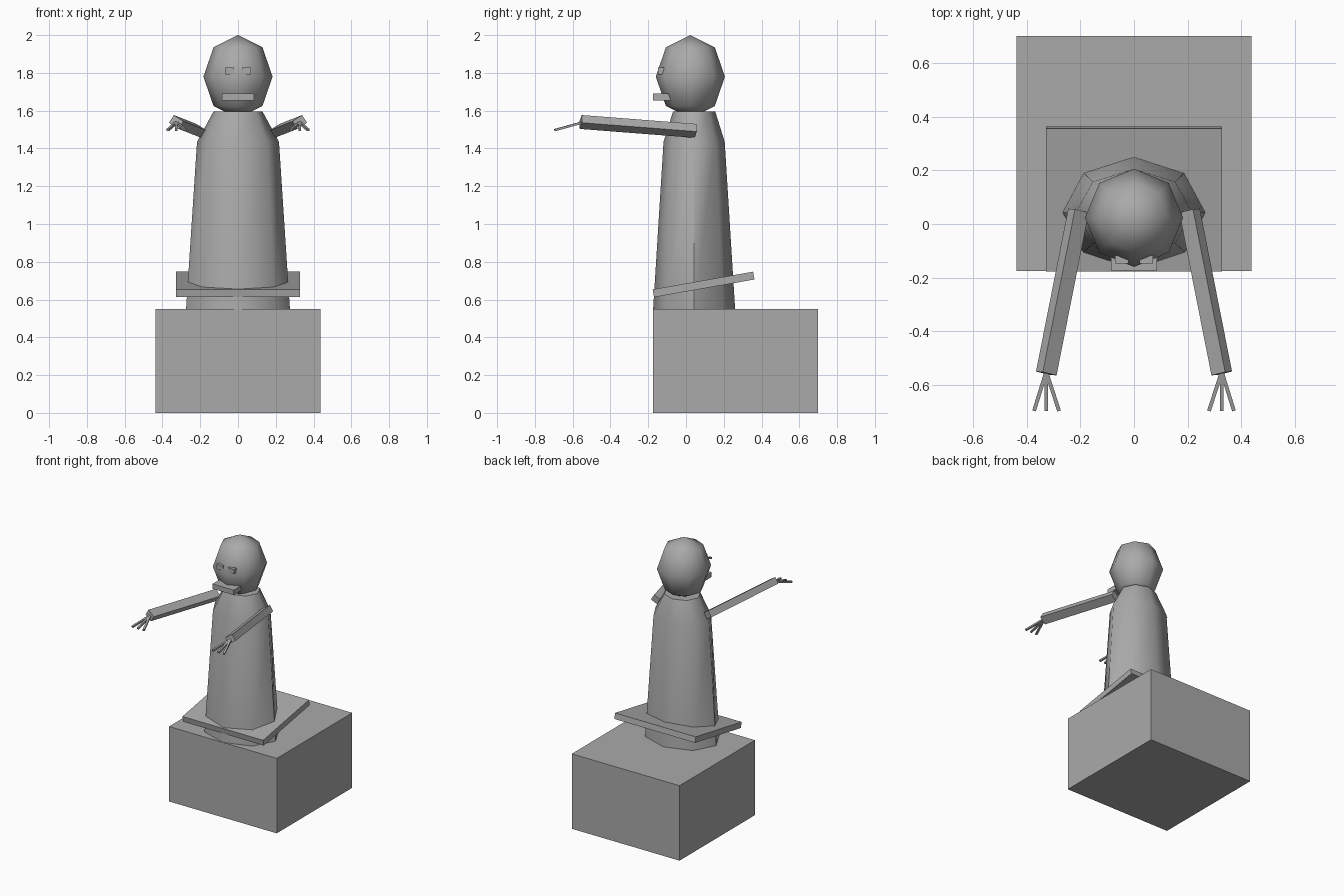
import bpy, bmesh, math
from mathutils import Matrix, Vector

if "Cube" in bpy.data.objects:
    bpy.data.objects.remove(bpy.data.objects["Cube"])

grey = bpy.data.materials.new("grey")
grey.diffuse_color = (0.4, 0.4, 0.4, 1)
grey.use_nodes = True
grey.node_tree.nodes["Principled BSDF"].inputs["Base Color"].default_value = grey.diffuse_color


def finish(name, bm, smooth=None):
    bmesh.ops.recalc_face_normals(bm, faces=bm.faces)
    me = bpy.data.meshes.new(name)
    bm.to_mesh(me)
    bm.free()
    me.materials.append(grey)
    ob = bpy.data.objects.new(name, me)
    bpy.context.collection.objects.link(ob)
    if smooth:
        bpy.ops.object.select_all(action='DESELECT')
        ob.select_set(True)
        bpy.context.view_layer.objects.active = ob
        bpy.ops.object.shade_smooth_by_angle(angle=math.radians(smooth))
    return ob


def box(name, center, size, tilt=0):
    bm = bmesh.new()
    m = (Matrix.Translation(center) @ Matrix.Rotation(math.radians(tilt), 4, 'X')
         @ Matrix.Diagonal((*size, 1)))
    bmesh.ops.create_cube(bm, size=1, matrix=m)
    return finish(name, bm)


def beam(name, a, b, width, height, roll=0):
    """Rectangular bar from a to b, rolled about its own axis."""
    a, b = Vector(a), Vector(b)
    fwd = (b - a).normalized()
    side = fwd.cross(Vector((0, 0, 1))).normalized()
    up = side.cross(fwd)
    rot = Matrix((side, fwd, up)).transposed().to_4x4()
    m = (Matrix.Translation((a + b) / 2) @ rot
         @ Matrix.Rotation(math.radians(roll), 4, 'Y')
         @ Matrix.Diagonal((width, (b - a).length, height, 1)))
    bm = bmesh.new()
    bmesh.ops.create_cube(bm, size=1, matrix=m)
    return finish(name, bm)


# Base block and tilted tray around the waist
box("base_block", (0, 0.2625, 0.275), (0.875, 0.875, 0.55))
box("tray", (0, 0.093, 0.68), (0.655, 0.54, 0.042), 10)

# Eight-sided tapering body: z, x radius, y radius
bm = bmesh.new()
rings = []
for z, rx, ry in ((0.55, 0.275, 0.217), (1.435, 0.217, 0.162), (1.595, 0.13, 0.112)):
    rings.append([bm.verts.new((rx * math.cos(k * math.pi / 4),
                                0.043 + ry * math.sin(k * math.pi / 4), z))
                  for k in range(8)])
for lo, hi in zip(rings, rings[1:]):
    for k in range(8):
        j = (k + 1) % 8
        bm.faces.new((lo[k], lo[j], hi[j], hi[k]))
bm.faces.new(rings[0])
bm.faces.new(rings[-1])
finish("body", bm, 50)

# Low-poly head
bm = bmesh.new()
bmesh.ops.create_uvsphere(bm, u_segments=8, v_segments=4, radius=1,
                          matrix=Matrix.Translation((0, 0.023, 1.78))
                          @ Matrix.Diagonal((0.183, 0.183, 0.22, 1)))
finish("head", bm, 60)

# Mouth
box("mouth", (0, -0.125, 1.672), (0.172, 0.098, 0.036))

# Eyes, arms and fingers on both sides
for s, side in ((-1, "left"), (1, "right")):
    box("eye_" + side, (s * 0.045, -0.132, 1.81), (0.05, 0.03, 0.035))
    beam("arm_" + side, (s * 0.207, 0.05, 1.493), (s * 0.327, -0.557, 1.54),
         0.062, 0.048, s * 32)
    for i, tip in enumerate((0.28, 0.327, 0.372)):
        beam(f"finger_{side}_{i + 1}", (s * 0.327, -0.55, 1.537),
             (s * tip, -0.695, 1.497), 0.014, 0.012)
